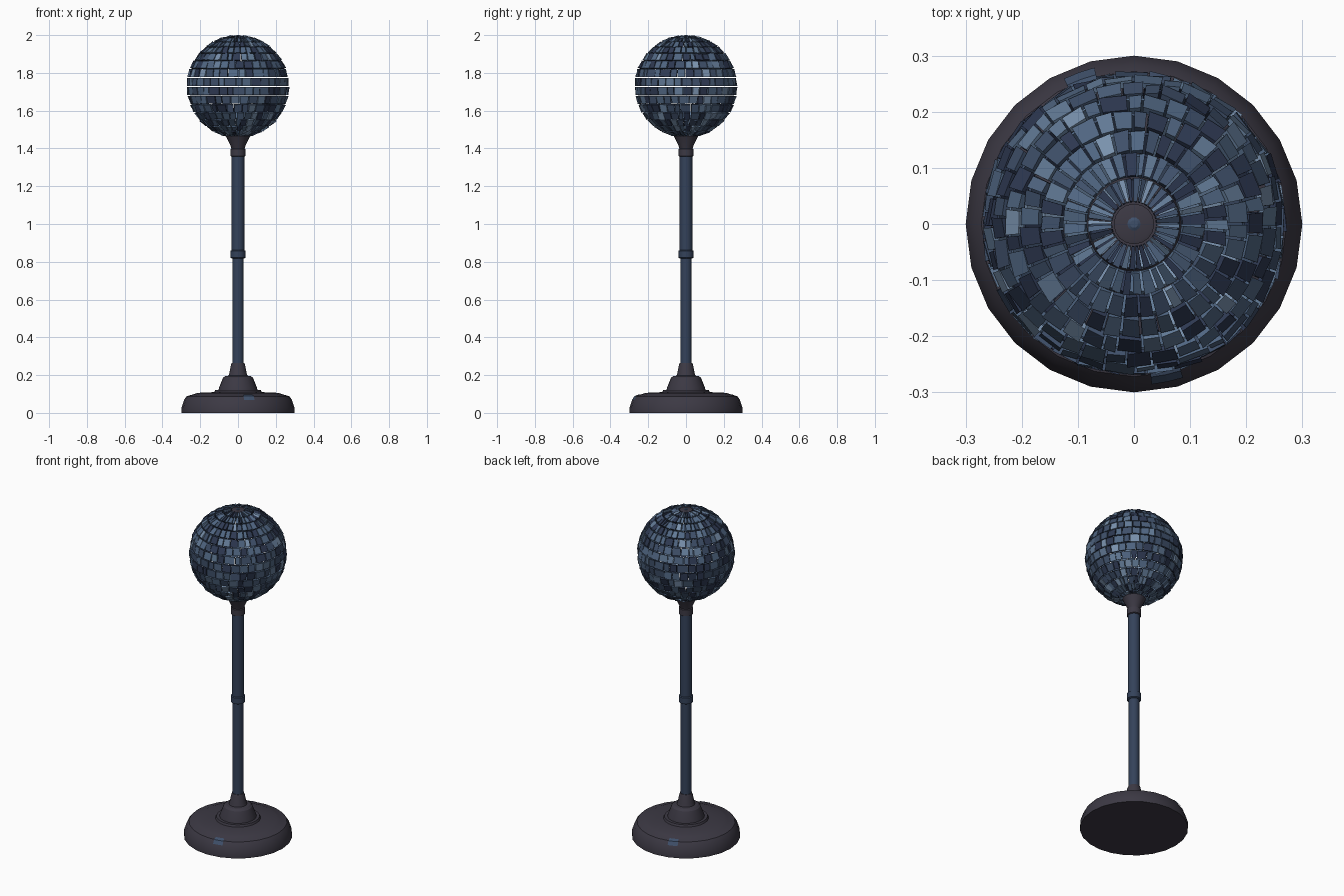
import bpy, bmesh, math, random
from mathutils import Vector

random.seed(4)
if "Cube" in bpy.data.objects:
    bpy.data.objects.remove(bpy.data.objects["Cube"])


def material(name, rgb):
    """Flat material from 0-255 display values, stored as linear."""
    col = [(c / 255 / 12.92) if c < 11 else ((c / 255 + 0.055) / 1.055) ** 2.4 for c in rgb] + [1]
    m = bpy.data.materials.new(name)
    m.use_nodes = True
    m.diffuse_color = col
    m.node_tree.nodes["Principled BSDF"].inputs["Base Color"].default_value = col
    return m


charcoal = material("charcoal", (60, 57, 68))
steel_blue = material("steel_blue", (52, 66, 90))
tile_mats = [material("tile_darkest", (46, 57, 82)),
             material("tile_dark", (63, 80, 106)),
             material("tile_mid", (80, 102, 130)),
             material("tile_light", (98, 122, 150)),
             material("tile_pale", (122, 146, 174))]


def finish(name, bm, mats, smooth=True):
    bmesh.ops.recalc_face_normals(bm, faces=bm.faces)
    me = bpy.data.meshes.new(name)
    bm.to_mesh(me)
    bm.free()
    for m in mats:
        me.materials.append(m)
    ob = bpy.data.objects.new(name, me)
    bpy.context.collection.objects.link(ob)
    if smooth:
        bpy.ops.object.select_all(action='DESELECT')
        ob.select_set(True)
        bpy.context.view_layer.objects.active = ob
        bpy.ops.object.shade_smooth_by_angle(angle=math.radians(25))
    return ob


def lathe(name, profile, sides, mat):
    """Closed solid of revolution from (radius, height) points."""
    bm = bmesh.new()
    rings = [[bm.verts.new((r * math.cos(a), r * math.sin(a), z))
              for a in (math.tau * i / sides for i in range(sides))] for r, z in profile]
    for lo, hi in zip(rings, rings[1:]):
        for i in range(sides):
            j = (i + 1) % sides
            bm.faces.new((lo[i], lo[j], hi[j], hi[i]))
    bm.faces.new(rings[0][::-1])
    bm.faces.new(rings[-1])
    return finish(name, bm, [mat])


# Stand
lathe("base", [(0.3, 0), (0.3, 0.025), (0.285, 0.07), (0.272, 0.088), (0.23, 0.1), (0.215, 0.106),
               (0.125, 0.11), (0.12, 0.122), (0.1, 0.122)], 24, charcoal)
lathe("base_cone", [(0.105, 0.11), (0.1, 0.135), (0.08, 0.185), (0.068, 0.195), (0.05, 0.197),
                    (0.046, 0.21), (0.037, 0.255), (0.033, 0.265)], 20, charcoal)
lathe("pole", [(0.03, 0.2), (0.03, 0.84), (0.034, 0.84), (0.034, 1.4)], 16, steel_blue)


def collar(name, z, mat):
    lathe(name, [(0.033, z - 0.022), (0.04, z - 0.018), (0.04, z + 0.018), (0.033, z + 0.022)], 16, mat)


collar("middle_collar", 0.84, steel_blue)
collar("top_collar", 1.378, charcoal)
lathe("ball_holder", [(0.032, 1.39), (0.04, 1.415), (0.064, 1.465), (0.058, 1.474)], 20, charcoal)


# Worn patches on the sloping rim of the base
def rim_patch(name, angle, width):
    bm = bmesh.new()
    rows = []
    for r, z in ((0.2875, 0.068), (0.2745, 0.089), (0.255, 0.0965)):
        rows.append([bm.verts.new((r * math.cos(angle + s * width), r * math.sin(angle + s * width), z))
                     for s in (-0.5, 0, 0.5)])
    for lo, hi in zip(rows, rows[1:]):
        for i in range(2):
            bm.faces.new((lo[i], lo[i + 1], hi[i + 1], hi[i]))
    finish(name, bm, [tile_mats[1]], False)


rim_patch("front_worn_patch", math.radians(-78), 0.2)
rim_patch("back_worn_patch", math.radians(110), 0.2)

# Mirror ball: rows of separate thin tiles with narrow gaps and a slight random tilt
CENTRE, RADIUS, ROWS, COLS = 1.728, 0.268, 16, 36
THICK, GAP = 0.009, 0.006
bm = bmesh.new()


def on_ball(polar, lon, r):
    return Vector((r * math.sin(polar) * math.cos(lon), r * math.sin(polar) * math.sin(lon),
                   CENTRE + r * math.cos(polar)))


start = math.radians(8)
step = (math.pi - 2 * start) / ROWS
half_gap = GAP / RADIUS / 2
for row in range(ROWS):
    p0, p1 = start + row * step + half_gap, start + (row + 1) * step - half_gap
    phase = random.random()
    edges = [(c + phase + random.uniform(-0.22, 0.22)) * math.tau / COLS for c in range(COLS)]
    edges.append(edges[0] + math.tau)
    for l0, l1 in zip(edges, edges[1:]):
        g = min(half_gap / math.sin((p0 + p1) / 2) * 0.7, (l1 - l0) * 0.12)
        corners = [(p0, l0 + g), (p1, l0 + g), (p1, l1 - g), (p0, l1 - g)]
        outer, inner = [], []
        tilt_p, tilt_l = random.uniform(-0.003, 0.003), random.uniform(-0.003, 0.003)
        for k, (p, l) in enumerate(corners):
            r = RADIUS + 0.002 + (tilt_p if k in (1, 2) else -tilt_p) + (tilt_l if k > 1 else -tilt_l)
            skew = random.uniform(-0.3, 0.3) * g
            outer.append(bm.verts.new(on_ball(p, l + skew, r)))
            inner.append(bm.verts.new(on_ball(p, l + skew, RADIUS - THICK)))
        shade = random.choices(range(5), (24, 28, 26, 15, 7))[0]
        faces = [bm.faces.new(outer), bm.faces.new(inner[::-1])]
        for k in range(4):
            n = (k + 1) % 4
            faces.append(bm.faces.new((outer[k], inner[k], inner[n], outer[n])))
        for f in faces:
            f.material_index = shade
finish("mirror_tiles", bm, tile_mats, False)

# Cap and bolt on top of the ball
lathe("top_cap", [(0.036, 1.985), (0.036, 1.993), (0.03, 1.995)], 16, charcoal)
lathe("top_bolt", [(0.012, 1.99), (0.012, 1.997), (0.007, 2.0)], 10, tile_mats[1])
